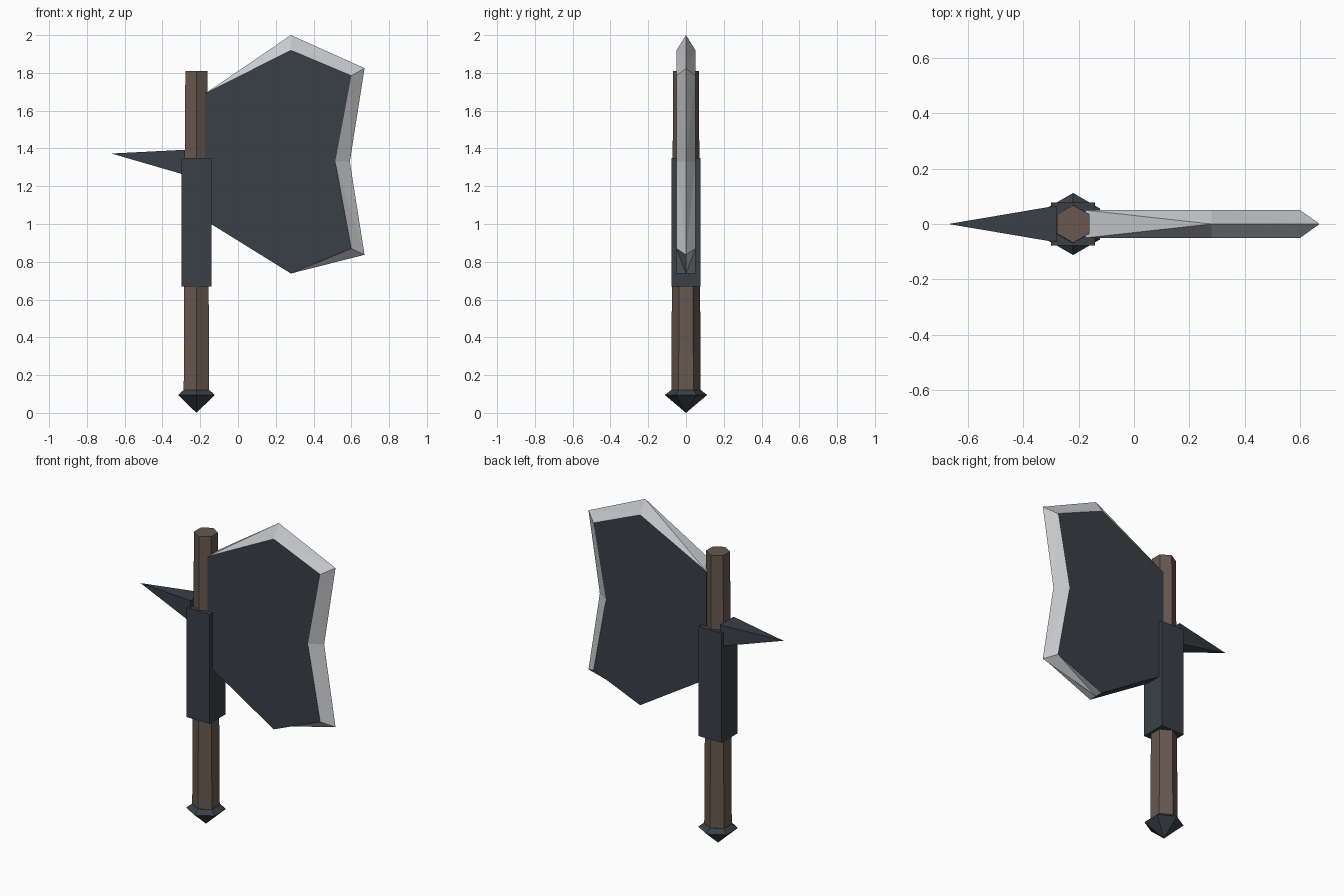
import bpy, bmesh, math

if "Cube" in bpy.data.objects:
    bpy.data.objects.remove(bpy.data.objects["Cube"])


def material(name, rgb):
    m = bpy.data.materials.new(name)
    m.diffuse_color = (*rgb, 1)
    m.use_nodes = True
    m.node_tree.nodes["Principled BSDF"].inputs["Base Color"].default_value = m.diffuse_color
    return m


steel = material("dark steel", (0.042, 0.051, 0.062))
silver = material("silver edge", (0.58, 0.59, 0.61))
wood = material("brown wood", (0.135, 0.098, 0.077))
AXIS_X = -0.22


def finish(name, bm, *mats):
    bmesh.ops.recalc_face_normals(bm, faces=bm.faces[:])
    me = bpy.data.meshes.new(name)
    bm.to_mesh(me)
    bm.free()
    for m in mats:
        me.materials.append(m)
    ob = bpy.data.objects.new(name, me)
    bpy.context.collection.objects.link(ob)
    return ob


def hex_stack(name, rings, mat, tip_z=None):
    """Six-sided column through (radius, z) rings, optionally pointed below."""
    bm = bmesh.new()
    loops = []
    for r, z in rings:
        angles = [math.pi / 2 + i * math.pi / 3 for i in range(6)]
        loops.append([bm.verts.new((AXIS_X + r * math.cos(a), r * math.sin(a), z)) for a in angles])
    for lo, hi in zip(loops, loops[1:]):
        for i in range(6):
            j = (i + 1) % 6
            bm.faces.new((lo[i], lo[j], hi[j], hi[i]))
    bm.faces.new(loops[-1])
    if tip_z is None:
        bm.faces.new(loops[0])
    else:
        tip = bm.verts.new((AXIS_X, 0, tip_z))
        for i in range(6):
            bm.faces.new((loops[0][i], tip, loops[0][(i + 1) % 6]))
    return finish(name, bm, mat)


# Tapered handle and pointed pommel
hex_stack("handle", [(0.078, 0.10), (0.068, 1.81)], wood)
hex_stack("pommel", [(0.112, 0.095), (0.080, 0.12)], steel, tip_z=0.0)

# Square collar around the handle
bm = bmesh.new()
bmesh.ops.create_cube(bm, size=1)
for v in bm.verts:
    v.co = (AXIS_X + v.co.x * 0.16, v.co.y * 0.156, 1.01 + v.co.z * 0.68)
finish("collar", bm, steel)

# Four-sided back spike
bm = bmesh.new()
base = [bm.verts.new((-0.28, y, z)) for y, z in
        ((-0.066, 1.26), (0.066, 1.26), (0.066, 1.393), (-0.066, 1.393))]
tip = bm.verts.new((-0.67, 0, 1.373))
bm.faces.new(base)
for i in range(4):
    bm.faces.new((base[i], base[(i + 1) % 4], tip))
finish("back_spike", bm, steel)

# Blade: flat cheeks at both sides, sharpened outline on the centre plane
cheek = [(-0.175, 1.69), (0.28, 1.92), (0.60, 1.785), (0.515, 1.33),
         (0.60, 0.87), (0.28, 0.738), (-0.175, 1.02)]
edge = [(-0.175, 1.69), (0.28, 2.0), (0.67, 1.825), (0.592, 1.33),
        (0.67, 0.837), (0.28, 0.738), (-0.175, 1.02)]
bm = bmesh.new()
mid = [bm.verts.new((x, 0, z)) for x, z in edge]
for side in (-0.05, 0.05):
    loop = [bm.verts.new((x, side, z)) for x, z in cheek]
    bm.faces.new(loop)
    for i in range(7):
        j = (i + 1) % 7
        quad = (loop[i], loop[j], mid[j], mid[i])
        # silver on the sharpened edges, steel on the root and lower back edge
        for tri in ((quad,) if i >= 5 else (quad[:3], (quad[0],) + quad[2:])):
            bm.faces.new(tri).material_index = 0 if i >= 5 else 1
finish("blade", bm, steel, silver)
